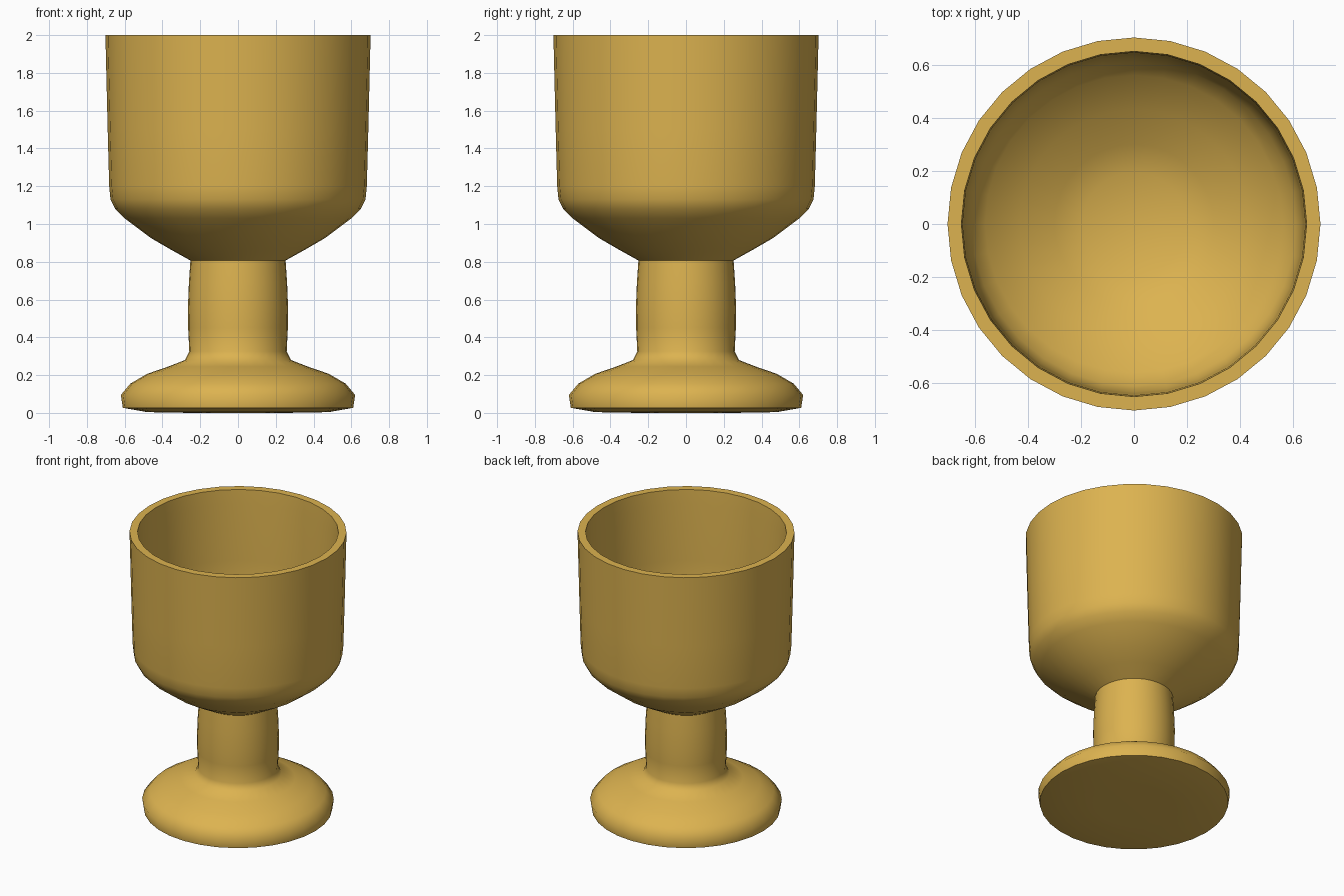
import bpy, bmesh, math

if "Cube" in bpy.data.objects:
    bpy.data.objects.remove(bpy.data.objects["Cube"])

SIDES = 32

gold = bpy.data.materials.new("warm_gold")
gold.diffuse_color = (0.72, 0.45, 0.08, 1)
gold.use_nodes = True
gold.node_tree.nodes["Principled BSDF"].inputs["Base Color"].default_value = gold.diffuse_color


def lathe(name, profile, angle):
    """Spin a (radius, height) profile around z; radius 0 closes to a pole."""
    bm = bmesh.new()
    rings = []
    for r, z in profile:
        if r == 0:
            rings.append([bm.verts.new((0, 0, z))] * SIDES)
        else:
            rings.append([bm.verts.new((r * math.cos(2 * math.pi * i / SIDES),
                                        r * math.sin(2 * math.pi * i / SIDES), z))
                          for i in range(SIDES)])
    for a, b in zip(rings, rings[1:]):
        for i in range(SIDES):
            j = (i + 1) % SIDES
            bm.faces.new(list(dict.fromkeys((a[i], a[j], b[j], b[i]))))
    bmesh.ops.recalc_face_normals(bm, faces=bm.faces)
    mesh = bpy.data.meshes.new(name)
    bm.to_mesh(mesh)
    bm.free()
    mesh.materials.append(gold)
    obj = bpy.data.objects.new(name, mesh)
    bpy.context.collection.objects.link(obj)
    bpy.ops.object.select_all(action='DESELECT')
    obj.select_set(True)
    bpy.context.view_layer.objects.active = obj
    bpy.ops.object.shade_smooth_by_angle(angle=math.radians(angle))


# One continuous profile: foot, stem, bowl outside, rim, bowl inside
foot = [(0, 0), (0.25, 0), (0.48, 0.004), (0.61, 0.027), (0.62, 0.095),
        (0.57, 0.155), (0.48, 0.207), (0.37, 0.245), (0.28, 0.28)]
stem = [(0.258, 0.325), (0.264, 0.45), (0.265, 0.56), (0.26, 0.69), (0.252, 0.807)]
bowl = [(0.36, 0.867), (0.46, 0.925), (0.60, 1.03), (0.65, 1.08),
        (0.675, 1.13), (0.682, 1.2), (0.69, 1.5), (0.702, 2.0)]
inside = [(0.65, 2.0), (0.645, 1.9), (0.638, 1.5), (0.632, 1.2), (0.61, 1.13),
          (0.56, 1.07), (0.43, 0.975), (0.30, 0.9), (0.195, 0.85), (0, 0.85)]
lathe("goblet", foot + stem + bowl + inside, 50)
